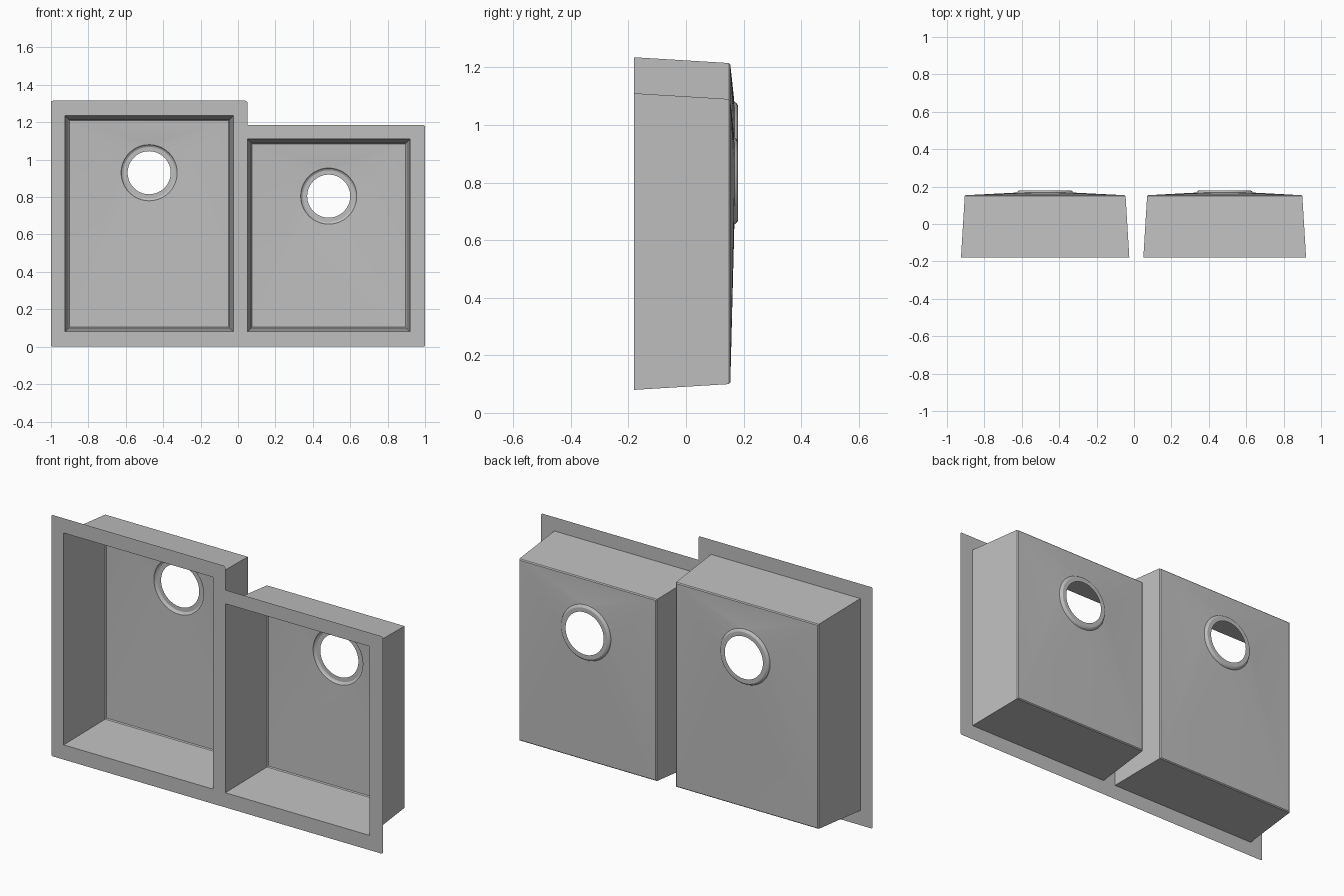
import bpy
import bmesh
import math

cube = bpy.data.objects.get("Cube")
if cube:
    bpy.data.objects.remove(cube)

steel = bpy.data.materials.new("brushed steel grey")
steel.use_nodes = True
COLOUR = (0.52, 0.52, 0.52, 1)
steel.diffuse_color = COLOUR
steel.node_tree.nodes["Principled BSDF"].inputs["Base Color"].default_value = COLOUR

FRONT, FLOOR, DRAIN, BACK = -0.18, 0.153, 0.168, 0.18
SEGMENTS = 64

# Each bowl: x range, z range of the opening, and the drain centre
BOWLS = {
    "left_bowl": (0.05, 0.92, 0.08, 1.11, 0.485, 0.805),
    "right_bowl": (-0.925, -0.025, 0.08, 1.235, -0.475, 0.93),
}


def finish(bm, name):
    mesh = bpy.data.meshes.new(name)
    bm.to_mesh(mesh)
    bm.free()
    mesh.materials.append(steel)
    obj = bpy.data.objects.new(name, mesh)
    bpy.context.collection.objects.link(obj)
    bpy.ops.object.select_all(action="DESELECT")
    obj.select_set(True)
    bpy.context.view_layer.objects.active = obj
    bpy.ops.object.shade_smooth_by_angle(angle=math.radians(25))


def rectangle(bm, bounds, inset, y):
    x0, x1, z0, z1 = bounds
    x0, x1, z0, z1 = x0 + inset, x1 - inset, z0 + inset, z1 - inset
    return [bm.verts.new((x, y, z)) for x, z in ((x1, z1), (x0, z1), (x0, z0), (x1, z0))]


def circle(bm, cx, cz, radius, y):
    angles = [2 * math.pi * i / SEGMENTS for i in range(SEGMENTS)]
    return [bm.verts.new((cx + radius * math.cos(a), y, cz + radius * math.sin(a))) for a in angles]


def bridge(bm, outer, inner):
    n = len(outer)
    for i in range(n):
        j = (i + 1) % n
        bm.faces.new((outer[i], outer[j], inner[j], inner[i]))


def build_bowl(name, data):
    bounds, (cx, cz) = data[:4], data[4:]
    bm = bmesh.new()
    # Tapered walls with a narrow chamfer at the floor
    loops = [rectangle(bm, bounds, inset, y) for inset, y in
             ((0, FRONT), (0.02, FLOOR - 0.004), (0.025, FLOOR + 0.001))]
    for outer, inner in zip(loops, loops[1:]):
        bridge(bm, outer, inner)
    # Floor falling from the four corners to the drain
    corners = loops[-1]
    ring = circle(bm, cx, cz, 0.15, DRAIN)
    quarter = SEGMENTS // 4
    for i in range(SEGMENTS):
        bm.faces.new((corners[i // quarter], ring[(i + 1) % SEGMENTS], ring[i]))
    for q in range(4):
        bm.faces.new((corners[q - 1], corners[q], ring[q * quarter]))
    # Stepped drain seat around an open hole
    for radius, y in ((0.146, 0.175), (0.138, BACK), (0.115, BACK)):
        inner = circle(bm, cx, cz, radius, y)
        bridge(bm, ring, inner)
        ring = inner
    finish(bm, name)


def build_rim():
    bm = bmesh.new()
    # Stepped outline with slightly rounded outer corners
    outline = ((-1, 0), (1, 0), (1, 1.185), (0.05, 1.185), (0.05, 1.315), (-1, 1.315))
    verts = [bm.verts.new((x, FRONT, z)) for x, z in outline]
    face = bm.faces.new(verts)
    rounded = [v for i, v in enumerate(verts) if i != 3]
    bmesh.ops.bevel(bm, geom=rounded, offset=0.01, segments=3, profile=0.5, affect="VERTICES")
    bmesh.ops.delete(bm, geom=list(bm.faces), context="FACES_ONLY")
    # Openings for both bowls
    for data in BOWLS.values():
        loop = rectangle(bm, data[:4], 0, FRONT)
        for i in range(4):
            bm.edges.new((loop[i - 1], loop[i]))
    bmesh.ops.triangle_fill(bm, use_beauty=True, use_dissolve=False,
                            edges=list(bm.edges), normal=(0, -1, 0))
    finish(bm, "rim")


build_rim()
for bowl_name, bowl_data in BOWLS.items():
    build_bowl(bowl_name, bowl_data)
